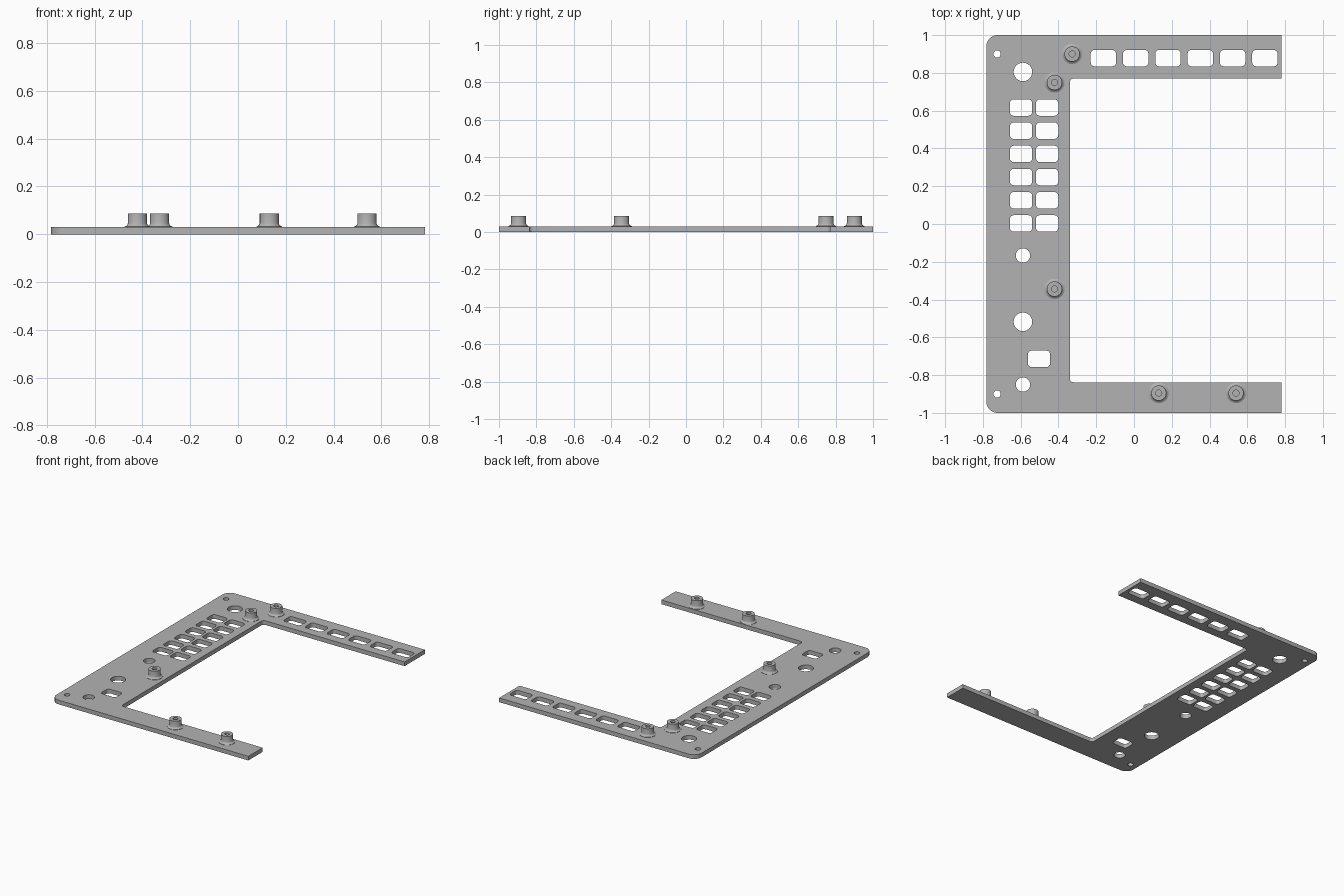
import bpy
import bmesh
from math import cos, sin, pi, radians

cube = bpy.data.objects.get("Cube")
if cube:
    bpy.data.objects.remove(cube, do_unlink=True)

THICK = 0.03

# Single grey material
grey = bpy.data.materials.new("plain grey")
grey.use_nodes = True
grey.diffuse_color = (0.45, 0.45, 0.45, 1)
grey.node_tree.nodes["Principled BSDF"].inputs["Base Color"].default_value = (0.45, 0.45, 0.45, 1)


def arc(cx, cy, r, start, end, steps):
    """Points along an arc, angles in degrees."""
    angles = [radians(start + (end - start) * i / steps) for i in range(steps + 1)]
    return [(cx + r * cos(a), cy + r * sin(a)) for a in angles]


def circle(x, y, r):
    return arc(x, y, r, 0, 360, 40)[:-1]


def slot(x, y, w, h=0.087, r=0.02):
    """Rectangle with rounded corners."""
    dx, dy = w / 2 - r, h / 2 - r
    corners = [(dx, dy), (-dx, dy), (-dx, -dy), (dx, -dy)]
    points = []
    for i, (cx, cy) in enumerate(corners):
        points += arc(x + cx, y + cy, r, 90 * i, 90 * i + 90, 5)
    return points


def finish(obj):
    obj.data.materials.clear()
    obj.data.materials.append(grey)
    bpy.ops.object.select_all(action='DESELECT')
    obj.select_set(True)
    bpy.context.view_layer.objects.active = obj
    bpy.ops.object.shade_smooth_by_angle(angle=radians(30))


def plate(name, loops):
    """Filled outline with holes, extruded to the plate thickness."""
    curve = bpy.data.curves.new(name + "_outline", 'CURVE')
    curve.dimensions = '2D'
    curve.fill_mode = 'BOTH'
    curve.extrude = THICK / 2
    for loop in loops:
        spline = curve.splines.new('POLY')
        spline.points.add(len(loop) - 1)
        for p, (x, y) in zip(spline.points, loop):
            p.co = (x, y, 0, 1)
        spline.use_cyclic_u = True
    helper = bpy.data.objects.new(name + "_outline", curve)
    bpy.context.collection.objects.link(helper)
    deps = bpy.context.evaluated_depsgraph_get()
    mesh = bpy.data.meshes.new_from_object(helper.evaluated_get(deps))
    bpy.data.objects.remove(helper, do_unlink=True)
    bm = bmesh.new()
    bm.from_mesh(mesh)
    bmesh.ops.remove_doubles(bm, verts=bm.verts, dist=1e-5)
    bmesh.ops.recalc_face_normals(bm, faces=bm.faces)
    bmesh.ops.translate(bm, verts=bm.verts, vec=(0, 0, THICK / 2))
    bm.to_mesh(mesh)
    bm.free()
    obj = bpy.data.objects.new(name, mesh)
    bpy.context.collection.objects.link(obj)
    finish(obj)


def standoff(name, x, y):
    """Turned boss with flared foot and blind screw hole."""
    profile = [(0.054, THICK - 0.002), (0.054, 0.032), (0.047, 0.035), (0.042, 0.04),
               (0.04, 0.046), (0.04, 0.086), (0.016, 0.086), (0.016, 0.04), (0, 0.04)]
    bm = bmesh.new()
    verts = [bm.verts.new((r, 0, z)) for r, z in profile]
    edges = [bm.edges.new(pair) for pair in zip(verts, verts[1:])]
    bmesh.ops.spin(bm, geom=verts + edges, cent=(0, 0, 0), axis=(0, 0, 1),
                   angle=2 * pi, steps=40, use_duplicate=False)
    bmesh.ops.remove_doubles(bm, verts=bm.verts, dist=1e-5)
    bmesh.ops.recalc_face_normals(bm, faces=bm.faces)
    # Open foot: make sure the top rim points up
    rim = max(bm.faces, key=lambda f: f.calc_center_median().z)
    if rim.normal.z < 0:
        bmesh.ops.reverse_faces(bm, faces=bm.faces)
    mesh = bpy.data.meshes.new(name)
    bm.to_mesh(mesh)
    bm.free()
    obj = bpy.data.objects.new(name, mesh)
    obj.location = (x, y, 0)
    bpy.context.collection.objects.link(obj)
    finish(obj)


# C-shaped outline: rounded outer corners and small inner fillets
W, R, F = 0.782, 0.06, 0.02
INNER_X, BACK_Y, FRONT_Y = -0.34, 0.77, -0.838
outline = [(W, 1), *arc(R - W, 1 - R, R, 90, 180, 10),
           *arc(R - W, R - 1, R, 180, 270, 10), (W, -1), (W, FRONT_Y),
           *arc(INNER_X + F, FRONT_Y + F, F, 270, 180, 6),
           *arc(INNER_X + F, BACK_Y - F, F, 180, 90, 6), (W, BACK_Y)]

# Round holes
holes = [circle(-0.725, s * 0.9, 0.019) for s in (1, -1)]
holes += [circle(-0.588, y, 0.049) for y in (0.805, -0.518)]
holes += [circle(-0.588, y, 0.038) for y in (-0.167, -0.85)]

# Rounded windows: double column, back row and a single one
holes += [slot(x, 0.003 + 0.1227 * i, 0.118) for x in (-0.598, -0.46) for i in range(6)]
holes += [slot(-0.162 + 0.171 * i, 0.878, 0.134) for i in range(6)]
holes.append(slot(-0.503, -0.714, 0.118))

plate("mounting_plate", [outline] + holes)

# Standoffs
spots = [(-0.328, 0.9), (-0.421, 0.749), (-0.421, -0.344), (0.131, -0.895), (0.54, -0.895)]
for n, (x, y) in enumerate(spots, 1):
    standoff(f"standoff_{n}", x, y)
